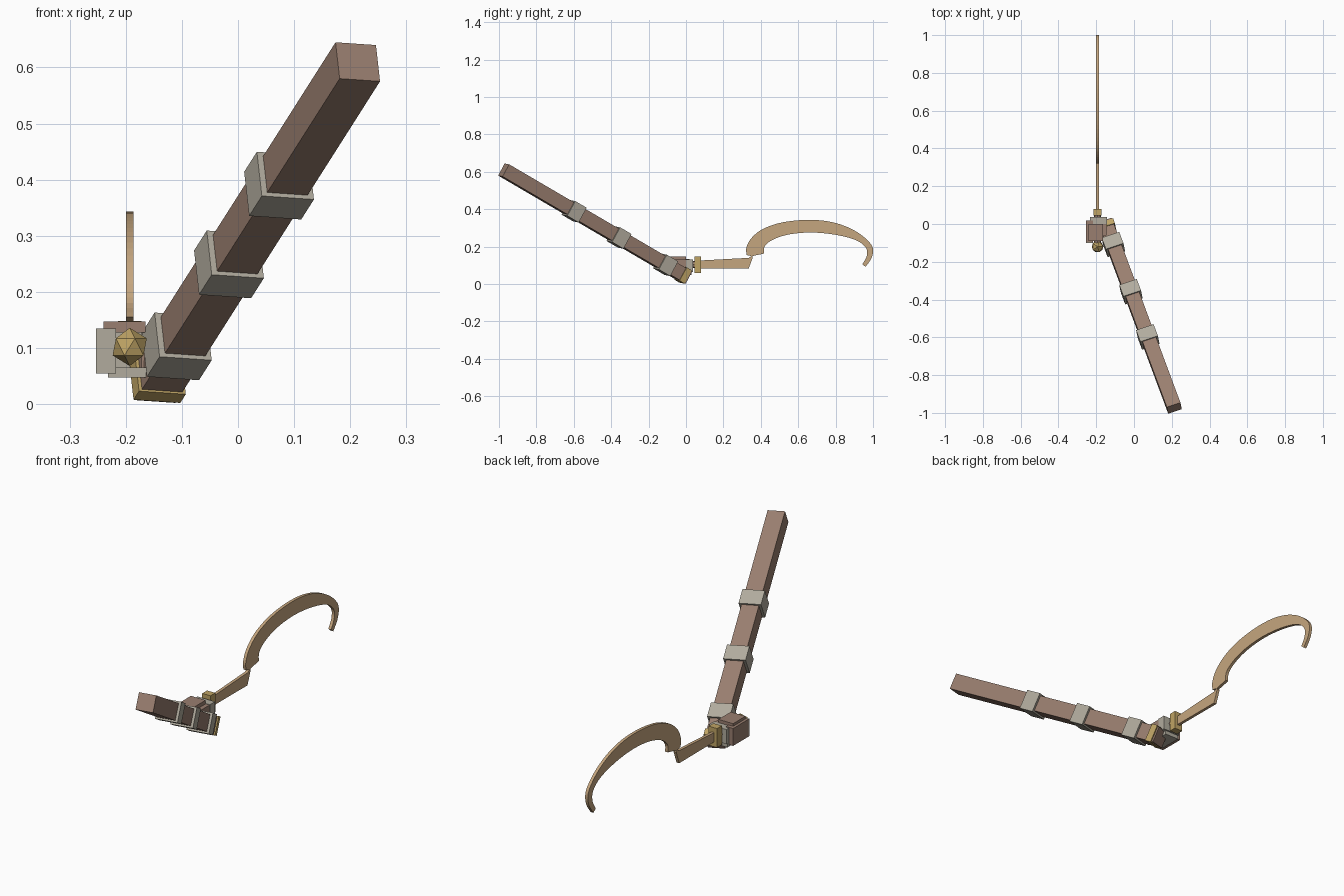
import bpy, bmesh
from mathutils import Vector, Matrix

if "Cube" in bpy.data.objects:
    bpy.data.objects.remove(bpy.data.objects["Cube"])

def material(name, col):
    m = bpy.data.materials.new(name)
    m.diffuse_color = (*col, 1)
    m.use_nodes = True
    m.node_tree.nodes["Principled BSDF"].inputs["Base Color"].default_value = m.diffuse_color
    return m

BROWN = material("brown", (0.32, 0.21, 0.16))
GREY = material("pale_grey", (0.44, 0.41, 0.34))
GOLD = material("gold", (0.52, 0.37, 0.13))
TAN = material("blade_bronze", (0.56, 0.38, 0.21))

def finish(name, bm, mat):
    bmesh.ops.recalc_face_normals(bm, faces=bm.faces)
    me = bpy.data.meshes.new(name)
    bm.to_mesh(me)
    bm.free()
    me.materials.append(mat)
    ob = bpy.data.objects.new(name, me)
    bpy.context.collection.objects.link(ob)
    return ob

def box(name, lo, hi, mat, frame=Matrix()):
    lo, hi = Vector(lo), Vector(hi)
    bm = bmesh.new()
    bmesh.ops.create_cube(bm, size=1)
    bmesh.ops.transform(bm, verts=bm.verts, matrix=frame @
                        Matrix.Translation((lo + hi) / 2) @ Matrix.Diagonal((*(hi - lo), 1)))
    return finish(name, bm, mat)

def smooth_path(pts, n=4):
    # Catmull-Rom curve through the points
    p = [Vector(q) for q in pts]
    p = [2 * p[0] - p[1]] + p + [2 * p[-1] - p[-2]]
    out = []
    for a, b, c, d in zip(p, p[1:], p[2:], p[3:]):
        for i in range(n):
            t = i / n
            out.append(0.5 * (2*b + (c-a)*t + (2*a-5*b+4*c-d)*t*t + (3*b-a-3*c+d)*t**3))
    return out + [p[-2]]

def plate(name, profile, x0, x1, mat):
    # profile in the y-z plane, extruded along x
    bm = bmesh.new()
    f = bm.faces.new([bm.verts.new((x0, *q)) for q in profile])
    r = bmesh.ops.extrude_face_region(bm, geom=[f])
    vs = [g for g in r["geom"] if isinstance(g, bmesh.types.BMVert)]
    bmesh.ops.translate(bm, verts=vs, vec=(x1 - x0, 0, 0))
    return finish(name, bm, mat)

# slanted square beam with bands, in its own frame
start, end = Vector((-0.151, 0.004, 0.037)), Vector((0.2135, -0.975, 0.61))
length = (end - start).length
d = (end - start).normalized()
u = Vector((0.072, 0.026, -0.006))
u = (u - d * u.dot(d)).normalized()
v = d.cross(u)
frame = Matrix.Translation(start) @ Matrix((u, v, d)).transposed().to_4x4()
box("beam", (-0.038, -0.037, 0), (0.038, 0.037, length), BROWN, frame)
for i, t in enumerate((0.115, 0.37, 0.615)):
    s = t * length
    box(f"beam_band_{i+1}", (-0.049, -0.045, s - 0.037), (0.049, 0.045, s + 0.037), GREY, frame)
box("beam_end_ring", (-0.044, -0.041, 0.008), (0.044, 0.041, 0.04), GOLD, frame)

# blocky hand gripping the handle
box("finger_block", (-0.253, -0.095, 0.055), (-0.217, 0.018, 0.135), BROWN)
box("finger_front_plate", (-0.253, -0.1, 0.055), (-0.217, -0.095, 0.135), GREY)
box("upper_block", (-0.24, -0.09, 0.128), (-0.165, 0.0, 0.147), BROWN)
box("lower_plate", (-0.232, -0.075, 0.047), (-0.16, 0.03, 0.065), GREY)
box("palm_block", (-0.172, -0.06, 0.055), (-0.145, 0.0, 0.13), BROWN)
box("thumb_block", (-0.232, 0.0, 0.065), (-0.143, 0.037, 0.132), GREY)

# handle, pommel and guard
bm = bmesh.new()
bmesh.ops.create_cone(bm, cap_ends=True, segments=8, radius1=0.019, radius2=0.019, depth=0.17,
                      matrix=Matrix.Translation((-0.193, -0.03, 0.104)) @ Matrix.Rotation(1.5708, 4, 'X'))
finish("handle", bm, BROWN)
bm = bmesh.new()
bmesh.ops.create_icosphere(bm, subdivisions=1, radius=0.034,
                           matrix=Matrix.Translation((-0.193, -0.12, 0.102)))
finish("pommel", bm, GOLD)
box("guard", (-0.214, 0.045, 0.06), (-0.172, 0.08, 0.148), GOLD)

# sickle blade
outer = smooth_path([(0.325, 0.155), (0.322, 0.19), (0.345, 0.24), (0.40, 0.288), (0.48, 0.321),
                     (0.57, 0.338), (0.667, 0.343), (0.76, 0.335), (0.85, 0.31), (0.93, 0.268),
                     (0.985, 0.218), (1.0, 0.18), (0.99, 0.135), (0.96, 0.092)])
inner = smooth_path([(0.943, 0.106), (0.965, 0.145), (0.966, 0.185), (0.935, 0.22), (0.88, 0.245),
                     (0.79, 0.265), (0.69, 0.275), (0.60, 0.272), (0.52, 0.258), (0.455, 0.232),
                     (0.42, 0.2), (0.417, 0.163)])
plate("curved_blade", outer + inner + [Vector((0.352, 0.149))], -0.2, -0.186, TAN)
plate("blade_shank", [(0.06, 0.083), (0.335, 0.082), (0.357, 0.142), (0.354, 0.152),
                      (0.335, 0.14), (0.06, 0.125)], -0.2, -0.186, TAN)
